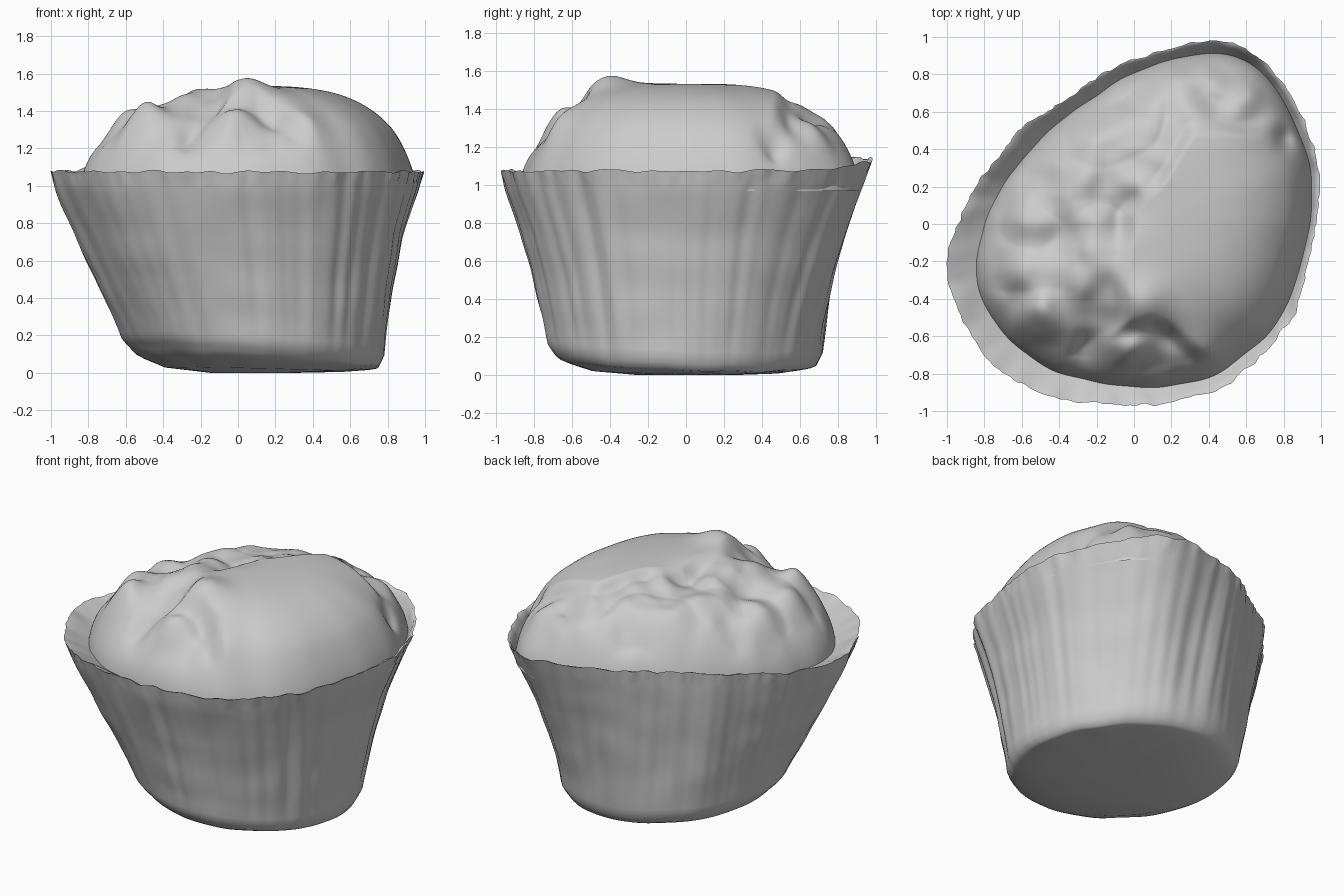
import bpy, math
from mathutils import Vector, noise

if "Cube" in bpy.data.objects:
    bpy.data.objects.remove(bpy.data.objects["Cube"])

N = 288
# Rim radius every 15 degrees, counter-clockwise from +x
RIM = [.975, 1.015, 1.055, 1.10, 1.10, .985, .88, .80, .77, .775, .805, .86,
       .94, 1.03, 1.06, 1.06, 1.035, .985, .97, .975, .985, .98, .98, .955]
# Lumps on the crumb: x, y, width, height
LUMPS = [(.05, -.42, .13, .07), (-.04, -.70, .09, .09), (-.50, -.45, .11, .06),
         (-.60, .08, .12, .09), (-.35, .32, .14, .05), (-.08, .10, .13, -.05),
         (.17, -.62, .08, -.05), (-.26, -.64, .08, -.05), (.60, .68, .14, .05),
         (.22, .72, .12, .04), (-.25, -.25, .14, .06), (.83, .46, .06, -.12),
         (-.40, -.10, .09, -.04), (-.60, -.25, .10, .06), (.38, -.70, .1, .03)]


def smooth(a, b, v):
    t = min(1, max(0, (v - a) / (b - a)))
    return t * t * (3 - 2 * t)


def n3(x, y, z=0.0):
    return noise.noise(Vector((x, y, z)))


def rim(a):
    f = a / math.tau * 24
    i, t = int(f), f - int(f)
    p, q, r, s = (RIM[(i + k) % 24] for k in (-1, 0, 1, 2))
    return q + .5 * t * (r - p + t * (2*p - 5*q + 4*r - s + t * (3*(q - r) + s - p)))


def edge(a):
    """Radius where the cake meets the paper."""
    lump = .012 * n3(4 * math.cos(a), 4 * math.sin(a), 6)
    return rim(a) * (.91 - .06 * math.cos(a - math.radians(190)) + lump)


def rim_z(a):
    back = smooth(.3, 1, math.cos(a - math.radians(105)))
    return 1.075 + .075 * back + .02 * n3(8 * math.cos(a), 8 * math.sin(a), 4)


def pleat(a):
    c, s = math.cos(a), math.sin(a)
    return .02 * n3(4 * c, 4 * s, 1) + .012 * n3(11 * c, 11 * s, 7)


def loft(name, ring_fns, caps):
    """Skin closed rings; caps maps a ring index to its closing centre point."""
    verts = [fn(j * math.tau / N) for fn in ring_fns for j in range(N)]
    faces = [(i*N + j, i*N + (j+1) % N, (i+1)*N + (j+1) % N, (i+1)*N + j)
             for i in range(len(ring_fns) - 1) for j in range(N)]
    for i, co in caps.items():
        c = len(verts)
        verts.append(co)
        for j in range(N):
            e = (i*N + j, i*N + (j+1) % N, c)
            faces.append(e if i else e[::-1])
    me = bpy.data.meshes.new(name)
    me.from_pydata(verts, [], faces)
    ob = bpy.data.objects.new(name, me)
    bpy.context.collection.objects.link(ob)
    bpy.context.view_layer.objects.active = ob
    ob.select_set(True)
    bpy.ops.object.shade_smooth_by_angle(angle=math.radians(60))
    ob.select_set(False)


# Paper cup: nearly round base, flared pleated wall, inner lip
def base_z(a):
    return .07 - .045 * math.cos(a) - .025 * math.sin(a) + .01 * n3(3*math.cos(a), 3*math.sin(a))


def base_r(a):
    return .69 + .025 * math.sin(a) ** 2 - .02 * math.cos(a - math.radians(225)) ** 4


def base_ring(k, zk):
    return lambda a: (.09 + k * base_r(a) * math.cos(a), k * base_r(a) * math.sin(a),
                      max(0, zk * base_z(a)))


FLARE = [(0, 0), (.04, .04), (.2, .16), (.42, .36), (.66, .61), (.9, .9), (1, 1)]


def wall_ring(u):
    for (u0, t0), (u1, t1) in zip(FLARE, FLARE[1:]):
        if u <= u1:
            t0 = t0 + (t1 - t0) * (u - u0) / (u1 - u0)
            break

    def fn(a):
        # the left side bulges, the right side stays steep for longer
        t = t0 - .4 * t0 * (1 - t0) * math.cos(a)
        r = base_r(a) * (1 - t) + rim(a) * t + pleat(a) * smooth(-.1, .4, u)
        r -= .025 * (1 - smooth(0, .06, u))
        if u > .95:
            r += .012 * n3(22 * math.cos(a), 22 * math.sin(a), 3)
        r += .008 * n3(3 * math.cos(a), 3 * math.sin(a), u * 5)
        z = base_z(a) * 1.1 + (rim_z(a) - base_z(a) * 1.1) * u
        return (.09 * (1 - t) + r * math.cos(a), r * math.sin(a), z)
    return fn


def lip_ring(k):
    def fn(a):
        r = (rim(a) + pleat(a) - .012) * (1 - k) + (edge(a) - .01) * k
        return (r * math.cos(a), r * math.sin(a), rim_z(a) * (1 - k) + 1.0 * k - .004)
    return fn


loft("paper_cup",
     [base_ring(.35, 0), base_ring(.7, .25), base_ring(.86, .65), base_ring(.93, .88)]
     + [wall_ring(i / 32) for i in range(33)]
     + [lip_ring(k) for k in (0, .35, .7, 1)], {0: (.09, 0, .003)})


# Cake top: smooth dome on the right, torn lumpy crumb around it
def cake_z(x, y, rho):
    p = 2.95 + .5 * smooth(-.5, .6, x + .3 * y)
    z = .97 + .54 * max(0, 1 - rho ** p) ** .6
    wob = .06 * n3(3 * x, 3 * y, 9)
    left = x + .02 - .7 * max(0, y - .05) - .1 * min(0, y)
    back = .52 - .08 * (x - .3) - y
    front = y + .56 + .5 * max(0, x - .1)
    crumb = 1 - smooth(-.06, .04, min(left, back, front) + wob)
    fade = 1 - smooth(.85, 1, rho)
    z += .025 * (1 - crumb) * fade
    ridges = .5 - abs(n3(2.8 * x, 2.8 * y, 2)) * 2
    z += crumb * fade * (-.03 - .03 * ridges + .05 * n3(3 * x, 3 * y, 5) + .03 * n3(7 * x, 7 * y))
    for lx, ly, w, h in LUMPS:
        z += fade * h * math.exp(-((x - lx) ** 2 + (y - ly) ** 2) / (w * w))
    return z


def cake_ring(rho):
    def fn(a):
        r = edge(a) * rho
        x, y = r * math.cos(a), r * math.sin(a)
        return (x, y, cake_z(x, y, rho))
    return fn


M = 70
loft("cake_top", [cake_ring(math.sin(math.pi / 2 * (1 - i / M))) for i in range(M)],
     {M - 1: (0, 0, cake_z(0, 0, 0))})
